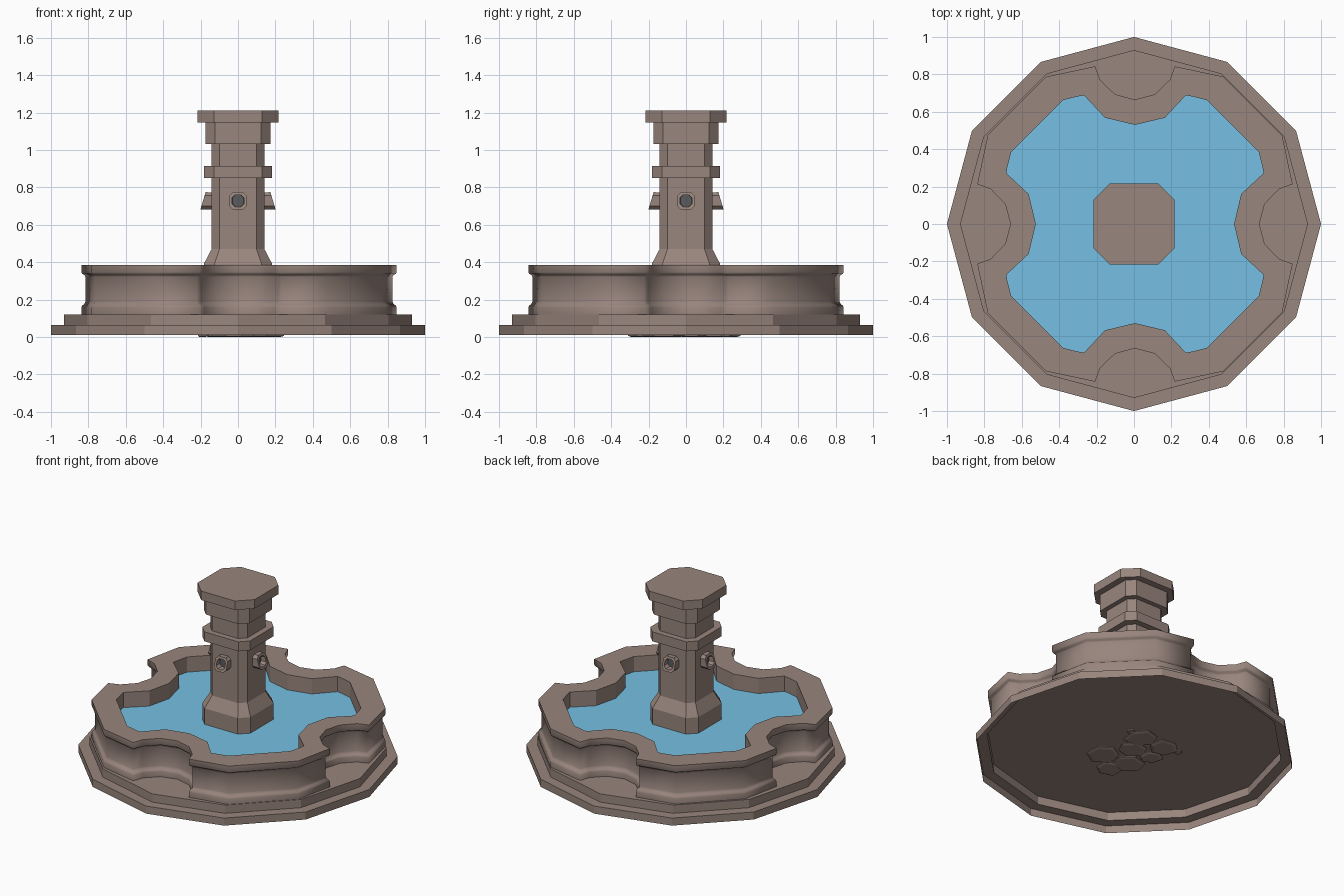
import bpy, bmesh, math, random
from math import sin, cos, radians, pi

if "Cube" in bpy.data.objects:
    bpy.data.objects.remove(bpy.data.objects["Cube"])

random.seed(4)


def material(name, rgb):
    m = bpy.data.materials.new(name)
    m.diffuse_color = (*rgb, 1)
    m.use_nodes = True
    m.node_tree.nodes["Principled BSDF"].inputs["Base Color"].default_value = m.diffuse_color
    return m


STONE = material("warm_stone", (0.315, 0.236, 0.205))
WATER = material("water_blue", (0.18, 0.53, 0.77))
DARK = material("dark_hole", (0.10, 0.105, 0.11))


def make(name, bm, mats):
    me = bpy.data.meshes.new(name)
    bm.to_mesh(me)
    bm.free()
    for m in mats:
        me.materials.append(m)
    ob = bpy.data.objects.new(name, me)
    bpy.context.collection.objects.link(ob)
    return ob


def loft(bm, loops, cap_start=False, cap_end=False, closed=False):
    """Join equal-length counter-clockwise loops of 3D points with quads."""
    rings = [[bm.verts.new(p) for p in lp] for lp in loops]
    n = len(rings[0])
    pairs = list(zip(rings, rings[1:]))
    if closed:
        pairs.append((rings[-1], rings[0]))
    bands = []
    for a, b in pairs:
        bands.append([bm.faces.new((a[i], a[(i + 1) % n], b[(i + 1) % n], b[i]))
                      for i in range(n)])
    if cap_start:
        bm.faces.new(rings[0][::-1])
    end = bm.faces.new(rings[-1]) if cap_end else None
    return bands, end


def ngon(r, z, n=12):
    return [(r * cos(2 * pi * i / n), r * sin(2 * pi * i / n), z) for i in range(n)]


def at_z(pts, z):
    return [(x + .005, y, z) for x, y in pts]


def four_lobes(half):
    """Half of the front notch, from its middle to the lobe corner, repeated round."""
    front = [(-x, -y) for x, y in half[:0:-1]] + [(x, -y) for x, y in half]
    pts = front
    out = []
    for _ in range(4):
        out += pts
        pts = [(-y, x) for x, y in pts]
    return out


def offset(pts, d):
    """Mitred offset of a counter-clockwise outline, positive is outward."""
    out, n = [], len(pts)
    for i, (x, y) in enumerate(pts):
        ns = []
        for a, b in ((pts[i - 1], pts[i]), (pts[i], pts[(i + 1) % n])):
            dx, dy = b[0] - a[0], b[1] - a[1]
            l = math.hypot(dx, dy)
            ns.append((dy / l, -dx / l))
        mx, my = ns[0][0] + ns[1][0], ns[0][1] + ns[1][1]
        k = 2 * d / (mx * mx + my * my)
        out.append((x + mx * k, y + my * k))
    return out


# Stepped twelve-sided plinth, hollow underneath
bm = bmesh.new()
loft(bm, [ngon(1, .011), ngon(1, .063), ngon(.93, .063), ngon(.93, .12)], cap_end=True)
make("stepped_plinth", bm, [STONE])

# Basin wall with four scooped notches, moulded foot and rim
outer = four_lobes([(0, .665), (.108, .694), (.187, .772), (.213, .843), (.475, .787)])
inner = four_lobes([(0, .53), (.16, .568), (.272, .688), (.31, .681), (.385, .662)])
profile = [(0, .121), (0, .158), (-.004, .168), (-.014, .176), (-.019, .19),
           (-.019, .322), (-.015, .331), (-.004, .337), (0, .346), (0, .385)]
bm = bmesh.new()
loops = [at_z(offset(outer, d), z) for d, z in profile]
loops += [at_z(inner, .385), at_z(inner, .121)]
bands, _ = loft(bm, loops, closed=True)
for f in bm.faces:
    f.smooth = True
bm.faces.index_update()
flat = [f.index for b in bands[-3:] for f in b]
basin = make("basin_wall", bm, [STONE])
basin.data.set_sharp_from_angle(angle=radians(86))
for i in flat:
    basin.data.polygons[i].use_smooth = False

# Water surface
bm = bmesh.new()
bm.faces.new([bm.verts.new(p) for p in at_z(inner, .28)])
make("water", bm, [WATER])


# Chamfered square column
def chamfered(h, c, z):
    k = h - c
    return [(h, -k, z), (h, k, z), (k, h, z), (-k, h, z),
            (-h, k, z), (-h, -k, z), (-k, -h, z), (k, -h, z)]


sections = [(.183, .057, .12), (.183, .057, .39), (.141, .042, .47), (.141, .042, .85),
            (.181, .052, .85), (.181, .052, .915), (.141, .042, .915),
            (.141, .042, 1.033), (.173, .05, 1.033), (.173, .05, 1.148),
            (.217, .088, 1.148), (.217, .088, 1.21)]
bm = bmesh.new()
loft(bm, [chamfered(*s) for s in sections], cap_start=True, cap_end=True)
make("column", bm, [STONE])

# Four spouts: a square-ish collar with a slanted face and a dark round mouth
CZ = .728


def spout_ring(h, chamfer, depth, tilt):
    return [(x, -(depth - tilt * z), CZ + z) for x, z, _ in chamfered(h, h * chamfer, 0)]


for i, side in enumerate(("front", "right", "back", "left")):
    bm = bmesh.new()
    _, mouth = loft(bm, [spout_ring(.045, .4, .13, 0), spout_ring(.046, .4, .187, .3),
                         spout_ring(.032, .5, .187, .3), spout_ring(.03, .5, .155, 0)],
                    cap_end=True)
    mouth.material_index = 1
    ob = make(side + "_spout", bm, [STONE, DARK])
    ob.rotation_euler[2] = i * pi / 2

# Loose paving stones under the plinth: across, along, radius
stones = [(.04, .2, .12), (.19, .1, .11), (.0, .05, .1), (.13, -.03, .08),
          (-.17, -.03, .12), (.0, -.13, .11), (-.11, -.2, .1),
          (-.04, .28, .03), (.29, .06, .03)]
s, c = sin(radians(58)), cos(radians(58))
for i, (u, d, r) in enumerate(stones):
    x, y = -s * u + c * d + .025, c * u + s * d
    turn = random.random()
    rad = [r * random.uniform(.85, 1.05) for _ in range(6)]

    def ring(k, z):
        return [(x + k * q * cos(turn + j * pi / 3), y + k * q * sin(turn + j * pi / 3), z)
                for j, q in enumerate(rad)]

    bm = bmesh.new()
    loft(bm, [ring(.75, 0), ring(.95, .006), ring(.95, .012)], cap_start=True, cap_end=True)
    make(f"under_stone_{i + 1}", bm, [STONE])
